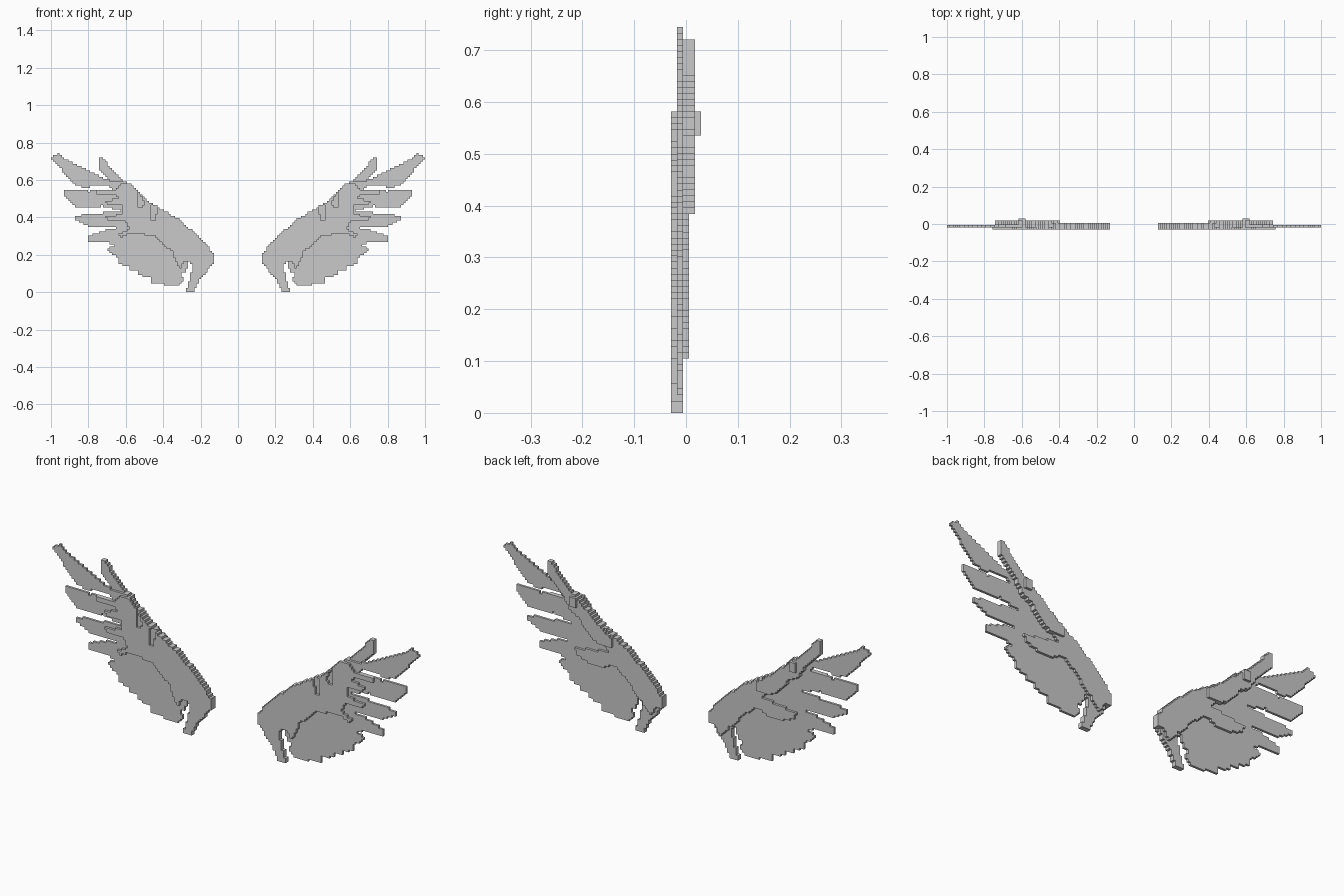
import bpy
import bmesh
from math import ceil, floor

cube = bpy.data.objects.get("Cube")
if cube:
    bpy.data.objects.remove(cube, do_unlink=True)

CELL = 1 / 86          # edge of one block
Y_FRONT = -2.5 * CELL  # front of the first of five block layers
COLOUR = (0.59, 0.59, 0.59, 1)

grey = bpy.data.materials.new("light grey")
grey.use_nodes = True
grey.diffuse_color = COLOUR
grey.node_tree.nodes["Principled BSDF"].inputs["Base Color"].default_value = COLOUR


def inside(outline, x, z):
    """Even-odd test of a point against a closed outline."""
    hit = False
    for (ax, az), (bx, bz) in zip(outline, outline[1:] + outline[:1]):
        if (az > z) != (bz > z) and x < ax + (z - az) * (bx - ax) / (bz - az):
            hit = not hit
    return hit


def blocks(outline, layers):
    """Fill an outline, given in hundredths, with blocks on some layers."""
    pts = [(x / 100 / CELL, z / 100 / CELL) for x, z in outline]
    xs, zs = zip(*pts)
    return {(i, j, k)
            for i in range(floor(min(xs)), ceil(max(xs)))
            for k in range(floor(min(zs)), ceil(max(zs)))
            if inside(pts, i + 0.5, k + 0.5)
            for j in layers}


# Outlines of one wing, in x and z
arm = [(13, 20), (16, 25), (20, 29), (32, 39), (47, 48), (60, 59), (62, 55), (58, 49),
       (50, 43), (45, 39), (40, 33), (36, 27), (31, 24), (28, 19), (24, 16), (19, 10),
       (16, 15), (13, 15)]
claw = [(13, 20), (13, 15), (15, 15), (17, 10), (21, 6), (24, 0), (28, 0), (26, 6),
        (25, 10), (25, 15), (28, 18), (25, 22)]
secondaries = [(26, 22), (27, 14), (28, 11), (30, 10), (29, 6), (32, 4), (39, 3), (40, 5),
               (46, 5), (47, 8), (53, 9), (53, 12), (58, 12), (58, 14), (64, 15), (64, 19),
               (67, 20), (70, 23), (66, 25), (66, 34), (45, 45)]
primaries = [
    [(45, 30), (64, 24), (71, 27), (80, 27), (80, 30), (72, 33), (66, 34), (50, 45)],
    [(50, 30), (62, 34), (70, 35), (79, 35), (87, 39), (87, 41), (76, 42), (60, 44), (50, 45)],
    [(45, 38), (60, 43), (72, 46), (82, 45), (87, 46), (93, 52), (93, 54), (90, 55), (80, 54),
     (70, 55), (55, 53)],
    [(52, 45), (70, 57), (76, 57), (82, 56), (87, 57), (95, 66), (100, 71), (100, 72),
     (96, 74), (94, 72), (78, 64), (70, 60), (60, 59)],
]
coverts = [(13, 20), (16, 25), (20, 29), (32, 39), (47, 48), (58, 58), (62, 58), (66, 55),
           (76, 54), (75, 52), (65, 52), (63, 50), (71, 49), (70, 47), (62, 46), (61, 42),
           (71, 40), (69, 38), (60, 38), (58, 34), (64, 31), (63, 29), (56, 32), (45, 30),
           (40, 25), (35, 22), (34, 17), (31, 13), (29, 16), (24, 17), (19, 10), (13, 15)]
covert_slots = [[(42, 46), (45, 38), (46, 38), (47, 47)], [(50, 48), (51, 45), (53, 45), (53, 54)]]
back_patch = [(36, 30), (42, 35), (50, 34), (60, 32), (59, 29), (52, 27), (45, 27), (41, 29)]
thumb = [(40, 38), (40, 43), (47, 48), (60, 59), (66, 64), (70, 69), (72, 72), (75, 72),
         (75, 69), (74, 65), (68, 59), (65, 56), (62, 51), (57, 48), (53, 43), (47, 38)]
knuckle = [(58, 53), (58, 57), (59, 58), (61, 58), (62, 57), (62, 53)]

# Parts of the wing: each takes the blocks no earlier part has taken
feathers = set().union(*(blocks(p, [1]) for p in primaries))
front = blocks(coverts, [0]).difference(*(blocks(s, [0]) for s in covert_slots))
parts = {
    "wing_arm": blocks(arm, [1, 2]),
    "wing_claw": blocks(claw, [0, 1]),
    "thumb_ridge": blocks(thumb, [2, 3]),
    "knuckle": blocks(knuckle, [4]),
    "front_coverts": front,
    "back_coverts": blocks(back_patch, [2]),
    "secondary_feathers": blocks(secondaries, [1]),
    "primary_feathers": feathers,
}
filled = set().union(*parts.values())

# Corner offsets of the six block sides, wound outwards
SIDES = {
    (1, 0, 0): ((1, 0, 0), (1, 1, 0), (1, 1, 1), (1, 0, 1)),
    (-1, 0, 0): ((0, 0, 0), (0, 0, 1), (0, 1, 1), (0, 1, 0)),
    (0, 1, 0): ((0, 1, 0), (0, 1, 1), (1, 1, 1), (1, 1, 0)),
    (0, -1, 0): ((0, 0, 0), (1, 0, 0), (1, 0, 1), (0, 0, 1)),
    (0, 0, 1): ((0, 0, 1), (1, 0, 1), (1, 1, 1), (0, 1, 1)),
    (0, 0, -1): ((0, 0, 0), (0, 1, 0), (1, 1, 0), (1, 0, 0)),
}


def build(name, cells):
    """Skin the blocks with their exposed sides and mirror to the other wing."""
    bm = bmesh.new()
    corners = {}
    for cell in sorted(cells):
        for step, quad in SIDES.items():
            if tuple(c + s for c, s in zip(cell, step)) in filled:
                continue
            face = []
            for offset in quad:
                key = tuple(c + o for c, o in zip(cell, offset))
                if key not in corners:
                    x, y, z = (c * CELL for c in key)
                    corners[key] = bm.verts.new((x, y + Y_FRONT, z))
                face.append(corners[key])
            bm.faces.new(face)
    mesh = bpy.data.meshes.new(name)
    bm.to_mesh(mesh)
    bm.free()
    mesh.materials.append(grey)
    obj = bpy.data.objects.new(name, mesh)
    bpy.context.collection.objects.link(obj)
    mirror = obj.modifiers.new("other_wing", "MIRROR")
    mirror.use_mirror_merge = False


taken = set()
for part_name, part_cells in parts.items():
    build(part_name, part_cells - taken)
    taken |= part_cells
